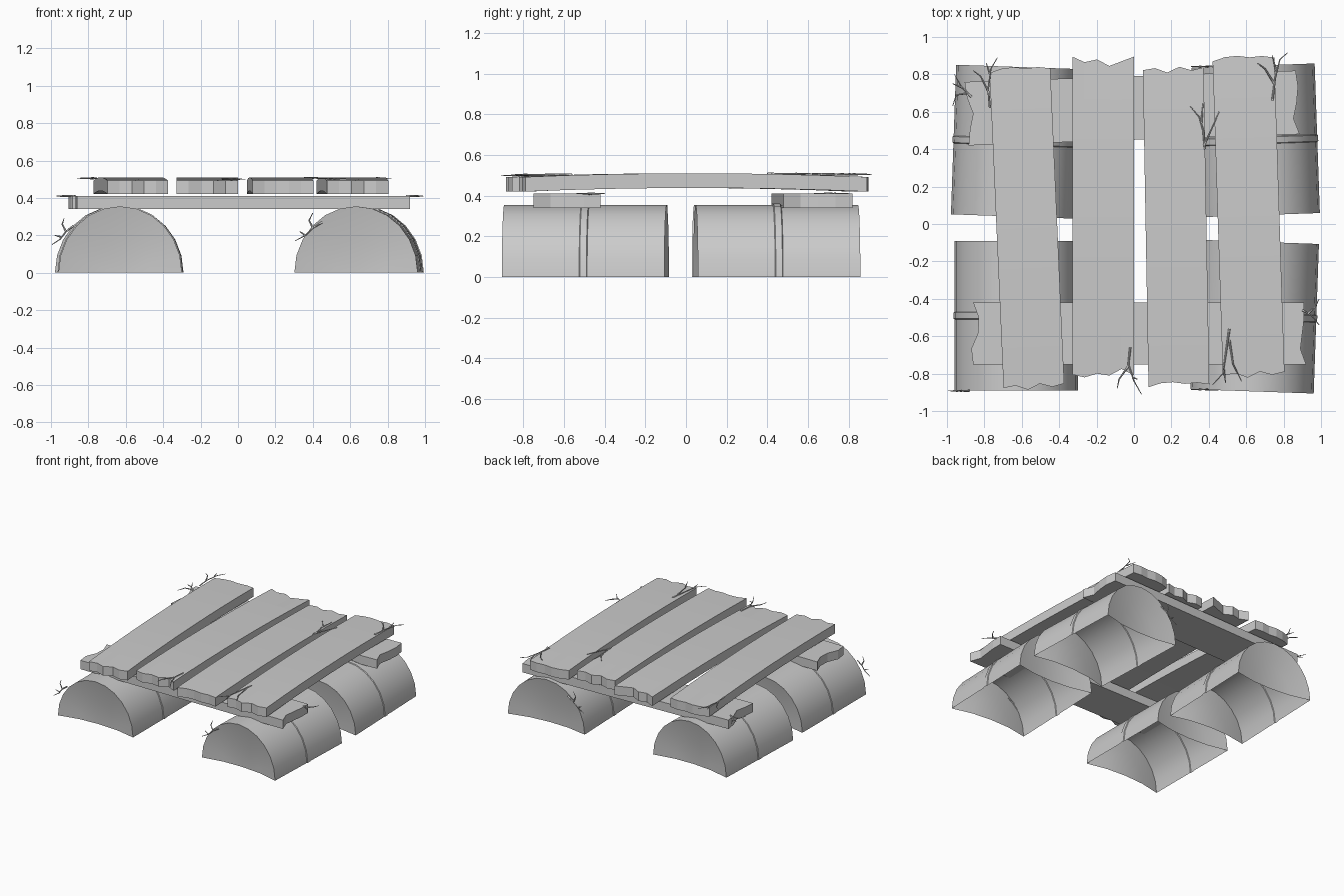
import bpy, bmesh, math
from mathutils import Vector

if "Cube" in bpy.data.objects:
    bpy.data.objects.remove(bpy.data.objects["Cube"])


def make_object(name, bm, smooth=True):
    mesh = bpy.data.meshes.new(name)
    bm.to_mesh(mesh)
    bm.free()
    ob = bpy.data.objects.new(name, mesh)
    bpy.context.collection.objects.link(ob)
    if smooth:
        bpy.ops.object.select_all(action='DESELECT')
        ob.select_set(True)
        bpy.context.view_layer.objects.active = ob
        bpy.ops.object.shade_smooth_by_angle(angle=math.radians(35))
    return ob


# half barrel float: open underneath, dished ends, raised hoop in the middle
def half_barrel(name, x, y, turn):
    R, H, L, seg = 0.33, 0.355, 0.40, 12
    half = [(0.0, -L + 0.045), (0.5, -L + 0.035), (1.0, -L), (1.0, -0.02), (1.015, -0.016)]
    profile = half + [(r, -d) for r, d in reversed(half)]
    bm = bmesh.new()
    rows = []
    for r, d in profile:
        if r == 0:
            rows.append([bm.verts.new((0, d, 0))] * (seg + 1))
        else:
            rows.append([bm.verts.new((-R * r * math.cos(math.pi * i / seg), d,
                                       H * r * math.sin(math.pi * i / seg)))
                         for i in range(seg + 1)])
    for a, b in zip(rows, rows[1:]):
        for i in range(seg):
            corners = list(dict.fromkeys((a[i], b[i], b[i + 1], a[i + 1])))
            bm.faces.new(corners)
    bmesh.ops.recalc_face_normals(bm, faces=bm.faces)
    if sum(f.normal.z for f in bm.faces) < 0:
        bmesh.ops.reverse_faces(bm, faces=bm.faces)
    ob = make_object(name, bm)
    ob.location = (x, y, 0)
    ob.rotation_euler.z = math.radians(turn)


half_barrel("float_front_left", -0.63, -0.49, 0)
half_barrel("float_front_right", 0.645, -0.495, -2)
half_barrel("float_back_left", -0.635, 0.44, -2)
half_barrel("float_back_right", 0.65, 0.447, 2)


# rough-sawn board from a to b, with ragged ends and a slight upward bow
def board(name, a, b, width, top, thick, bow, start, end):
    a, b = Vector(a), Vector(b)
    d = b - a
    side = Vector((d.y, -d.x)).normalized() * width
    along = d.normalized()
    n, steps = len(start), 8
    bm = bmesh.new()
    grid = []
    for j in range(steps + 1):
        t = j / steps
        row = []
        for i in range(n):
            p = a + d * t + side * (i / (n - 1) - 0.5)
            p += along * (start[i] if j == 0 else end[i] if j == steps else 0)
            row.append((p.x, p.y, top - bow * (2 * t - 1) ** 2))
        grid.append(row)
    tops = [[bm.verts.new(p) for p in row] for row in grid]
    lows = [[bm.verts.new((p[0], p[1], p[2] - thick)) for p in row] for row in grid]
    for j in range(steps):
        for i in range(n - 1):
            for g in (tops, lows):
                bm.faces.new((g[j][i], g[j][i + 1], g[j + 1][i + 1], g[j + 1][i]))
    rim = [(0, i) for i in range(n)] + [(j, n - 1) for j in range(1, steps + 1)]
    rim += [(steps, i) for i in range(n - 2, -1, -1)] + [(j, 0) for j in range(steps - 1, 0, -1)]
    for (j, i), (l, k) in zip(rim, rim[1:] + rim[:1]):
        bm.faces.new((tops[j][i], tops[l][k], lows[l][k], lows[j][i]))
    bmesh.ops.recalc_face_normals(bm, faces=bm.faces)
    make_object(name, bm, False)


# cross beams
board("cross_beam_front", (-0.86, -0.585), (0.91, -0.585), 0.33, 0.41, 0.07, 0,
      (0, 0.03, 0.025, -0.01, 0), (0, 0, -0.01, -0.02, 0.01))
board("cross_beam_back", (-0.89, 0.59), (0.87, 0.65), 0.34, 0.41, 0.07, 0,
      (-0.01, 0.0, 0.03, 0.01, 0), (0, 0.01, 0.0, -0.02, 0.01))

# deck planks
rag_a = (0, 0.01, -0.015, 0.015, -0.005, 0.01)
rag_b = (-0.01, 0.01, 0.015, 0.005, 0.01, 0.0)
rag_c = (0.02, -0.01, 0.005, -0.03, -0.005, 0.02)
rag_d = (0.0, -0.015, 0.005, -0.005, 0.03, -0.005)
board("deck_plank_1", (-0.535, -0.87), (-0.61, 0.825), 0.325, 0.51, 0.072, 0.018, rag_a, rag_b)
board("deck_plank_2", (-0.165, -0.805), (-0.165, 0.875), 0.33, 0.51, 0.072, 0.018, rag_d, rag_c)
board("deck_plank_3", (0.24, -0.86), (0.21, 0.825), 0.325, 0.51, 0.072, 0.018, rag_b, rag_a)
board("deck_plank_4", (0.64, -0.805), (0.585, 0.885), 0.33, 0.51, 0.072, 0.018, rag_a, rag_b)


# splinters: thin tapered strands
def splinters(name, strands):
    cu = bpy.data.curves.new(name, 'CURVE')
    cu.dimensions = '3D'
    cu.bevel_depth = 0.006
    cu.bevel_resolution = 0
    for pts in strands:
        sp = cu.splines.new('POLY')
        sp.points.add(len(pts) - 1)
        for k, p in enumerate(pts):
            sp.points[k].co = (*p, 1)
            sp.points[k].radius = 1 - 0.7 * k / (len(pts) - 1)
    bpy.context.collection.objects.link(bpy.data.objects.new(name, cu))


def flat(z, *strands):
    return [[(x, y, z) for x, y in s] for s in strands]


def upright(y, *strands):
    return [[(x, y, z) for x, z in s] for s in strands]


splinters("splinters_plank_1_back", flat(
    0.505, [(-0.77, 0.62), (-0.78, 0.72), (-0.765, 0.83), (-0.73, 0.89)],
    [(-0.775, 0.7), (-0.82, 0.79), (-0.86, 0.82)], [(-0.77, 0.8), (-0.79, 0.86)]))
splinters("splinters_plank_4_back", flat(
    0.505, [(0.74, 0.66), (0.755, 0.78), (0.78, 0.88), (0.82, 0.915)],
    [(0.75, 0.75), (0.7, 0.83), (0.66, 0.86)], [(0.76, 0.82), (0.74, 0.9)]))
splinters("splinters_plank_2_front", flat(
    0.5, [(-0.02, -0.66), (-0.03, -0.75), (0.0, -0.84), (0.04, -0.91)],
    [(-0.03, -0.76), (-0.08, -0.83), (-0.09, -0.88)], [(-0.01, -0.82), (0.02, -0.83)]))
splinters("splinters_plank_4_front", flat(
    0.503, [(0.51, -0.56), (0.49, -0.7), (0.475, -0.8), (0.42, -0.86)],
    [(0.51, -0.62), (0.53, -0.75), (0.575, -0.84)], [(0.48, -0.78), (0.49, -0.85)]))
splinters("splinters_plank_3_edge", flat(
    0.507, [(0.38, 0.4), (0.37, 0.5), (0.35, 0.57), (0.3, 0.63)],
    [(0.375, 0.42), (0.42, 0.52), (0.455, 0.6)], [(0.36, 0.54), (0.37, 0.65)]))
splinters("splinters_beam_back", flat(
    0.41, [(-0.87, 0.68), (-0.92, 0.73), (-0.96, 0.8)],
    [(-0.89, 0.7), (-0.95, 0.69), (-0.97, 0.63)], [(-0.92, 0.73), (-0.97, 0.75)]))
splinters("splinters_beam_front", flat(
    0.41, [(0.9, -0.46), (0.95, -0.49), (0.99, -0.54)],
    [(0.93, -0.48), (0.97, -0.44), (0.99, -0.4)]))
splinters("splinters_float_left", upright(
    -0.892, [(-0.88, 0.25), (-0.92, 0.22), (-0.95, 0.18), (-0.995, 0.15)],
    [(-0.92, 0.22), (-0.94, 0.26), (-0.93, 0.29)], [(-0.94, 0.19), (-0.98, 0.2)]))
for y, name in ((-0.885, "splinters_float_right_front"), (0.842, "splinters_float_right_back")):
    splinters(name, upright(
        y, [(0.45, 0.27), (0.4, 0.24), (0.36, 0.2), (0.305, 0.17)],
        [(0.4, 0.24), (0.38, 0.28), (0.4, 0.32)], [(0.36, 0.2), (0.33, 0.22)]))
